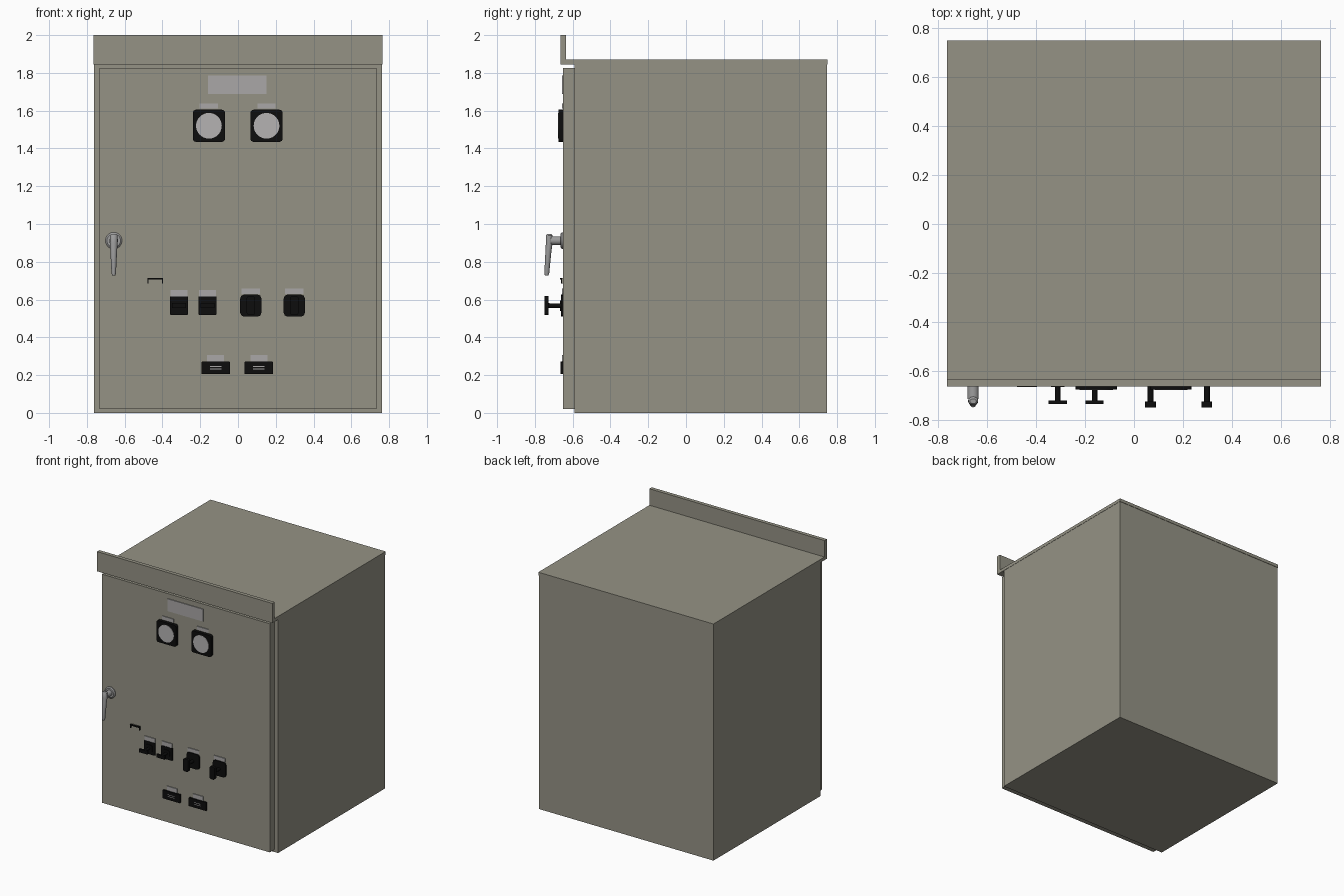
import bpy, bmesh, math
from mathutils import Vector

if "Cube" in bpy.data.objects:
    bpy.data.objects.remove(bpy.data.objects["Cube"])


def material(name, rgb):
    m = bpy.data.materials.new(name)
    m.diffuse_color = (*rgb, 1)
    m.use_nodes = True
    m.node_tree.nodes["Principled BSDF"].inputs["Base Color"].default_value = m.diffuse_color
    return m


PAINT = material("grey_green_paint", (0.30, 0.29, 0.235))
LABEL = material("light_grey_label", (0.40, 0.39, 0.39))
DIAL = material("dial_white", (0.46, 0.45, 0.45))
METAL = material("handle_metal", (0.34, 0.34, 0.34))
BLACK = material("black_plastic", (0.004, 0.004, 0.004))
DOOR = -0.65   # y of the door front


def loft(name, rings, mat):
    """Solid skin through rings of equal point count."""
    bm = bmesh.new()
    vs = [[bm.verts.new(p) for p in r] for r in rings]
    n = len(vs[0])
    for a, b in zip(vs, vs[1:]):
        for i in range(n):
            j = (i + 1) % n
            bm.faces.new((a[i], a[j], b[j], b[i]))
    bm.faces.new(vs[0])
    bm.faces.new(vs[-1])
    bmesh.ops.recalc_face_normals(bm, faces=bm.faces)
    me = bpy.data.meshes.new(name)
    bm.to_mesh(me)
    bm.free()
    me.materials.append(mat)
    ob = bpy.data.objects.new(name, me)
    bpy.context.collection.objects.link(ob)
    return ob


def box(name, x, y, z, mat):
    ring = lambda h: [(x[0], y[0], h), (x[1], y[0], h), (x[1], y[1], h), (x[0], y[1], h)]
    return loft(name, [ring(z[0]), ring(z[1])], mat)


def plate(name, cx, cz, w, h, y0, y1, r, mat, seg=4):
    """Rounded rectangle facing the front."""
    pts = []
    for k, (sx, sz) in enumerate([(1, 1), (-1, 1), (-1, -1), (1, -1)]):
        for i in range(seg + 1):
            a = math.pi / 2 * (k + i / seg)
            pts.append((cx + sx * (w / 2 - r) + r * math.cos(a),
                        cz + sz * (h / 2 - r) + r * math.sin(a)))
    return loft(name, [[(px, y, pz) for px, pz in pts] for y in (y0, y1)], mat)


def turned(name, cx, cz, profile, mat, n=32):
    """Round part along y; profile is (radius, y) pairs."""
    return loft(name, [[(cx + r * math.cos(2 * math.pi * i / n), y,
                         cz + r * math.sin(2 * math.pi * i / n)) for i in range(n)]
                       for r, y in profile], mat)


def label(name, cx, cz, w, h):
    box(name, (cx - w / 2, cx + w / 2), (DOOR - 0.006, DOOR), (cz - h / 2, cz + h / 2), LABEL)


# Cabinet body, roof with upright front lip, and door
box("cabinet_body", (-0.763, 0.763), (-0.59, 0.747), (0, 1.845), PAINT)
box("roof_panel", (-0.765, 0.765), (-0.665, 0.75), (1.845, 1.87), PAINT)
box("roof_front_lip", (-0.765, 0.765), (-0.665, -0.635), (1.845, 2.0), PAINT)
box("door", (-0.733, 0.733), (DOOR, -0.59), (0.02, 1.825), PAINT)

# Title plate
label("title_plate", -0.003, 1.738, 0.31, 0.097)

# Dial meters
for i, x in enumerate((-0.154, 0.151)):
    plate(f"meter_case_{i}", x, 1.52, 0.17, 0.17, DOOR, -0.676, 0.016, BLACK)
    turned(f"meter_dial_{i}", x, 1.52, [(0.068, -0.67), (0.068, -0.678)], DIAL, 40)
    label(f"meter_label_{i}", x, 1.625, 0.097, 0.028)

# Door handle: rose, shaft and tapered lever
HX, HZ = -0.658, 0.912
turned("handle_rose", HX, HZ, [(0.044, DOOR), (0.044, -0.657), (0.036, -0.664)], METAL)
turned("handle_shaft", HX, HZ, [(0.023, -0.655), (0.023, -0.715)], METAL)
sections = [(0.948, 0.013, -0.735, -0.715), (0.94, 0.02, -0.741, -0.706),
            (0.90, 0.021, -0.742, -0.706), (0.86, 0.018, -0.744, -0.712),
            (0.74, 0.012, -0.75, -0.724), (0.727, 0.008, -0.747, -0.728)]
rings = []
for z, w, ya, yb in sections:
    rings.append([(HX + w * math.cos(2 * math.pi * i / 16),
                   (ya + yb) / 2 + (yb - ya) / 2 * math.sin(2 * math.pi * i / 16), z)
                  for i in range(16)])
loft("handle_lever", rings, METAL)

# Small latch bracket
box("latch_plate", (-0.479, -0.396), (-0.656, DOOR), (0.684, 0.714), PAINT)
box("latch_top_bar", (-0.479, -0.396), (-0.666, DOOR), (0.705, 0.714), BLACK)
for i, x in enumerate((-0.479, -0.402)):
    box(f"latch_side_{i}", (x, x + 0.006), (-0.662, DOOR), (0.684, 0.71), BLACK)

# Cross-handled selector switches
for i, x in enumerate((-0.312, -0.161)):
    plate(f"selector_base_{i}", x, 0.568, 0.096, 0.098, DOOR, -0.66, 0.004, BLACK, 2)
    plate(f"selector_collar_{i}", x, 0.568, 0.055, 0.055, -0.658, -0.666, 0.012, BLACK)
    turned(f"selector_stem_{i}", x, 0.568, [(0.011, -0.66), (0.011, -0.73)], BLACK, 16)
    box(f"selector_grip_{i}", (x - 0.037, x + 0.037), (-0.737, -0.722), (0.555, 0.581), BLACK)
    label(f"selector_label_{i}", x, 0.634, 0.09, 0.034)

# Pistol-grip control switches
for i, x in enumerate((0.068, 0.298)):
    plate(f"control_base_{i}", x, 0.568, 0.113, 0.118, DOOR, -0.662, 0.022, BLACK, 2)
    turned(f"control_stem_{i}", x, 0.568, [(0.012, -0.66), (0.012, -0.735)], BLACK, 16)
    plate(f"control_grip_{i}", x, 0.568, 0.044, 0.1, -0.727, -0.75, 0.012, BLACK)
    label(f"control_label_{i}", x, 0.644, 0.097, 0.03)

# Test blocks with slotted windows
for i, x in enumerate((-0.118, 0.11)):
    plate(f"test_block_{i}", x, 0.238, 0.152, 0.066, DOOR, -0.664, 0.003, BLACK, 2)
    for z in (0.232, 0.246):
        box(f"test_block_slot_{i}", (x - 0.03, x + 0.03), (-0.6655, -0.66), (z - 0.002, z + 0.002), LABEL)
    label(f"test_block_label_{i}", x, 0.29, 0.09, 0.034)

# Smooth the round parts, keep edges sharp
bpy.ops.object.select_all(action='SELECT')
bpy.context.view_layer.objects.active = bpy.data.objects["door"]
bpy.ops.object.shade_smooth_by_angle(angle=math.radians(35))
